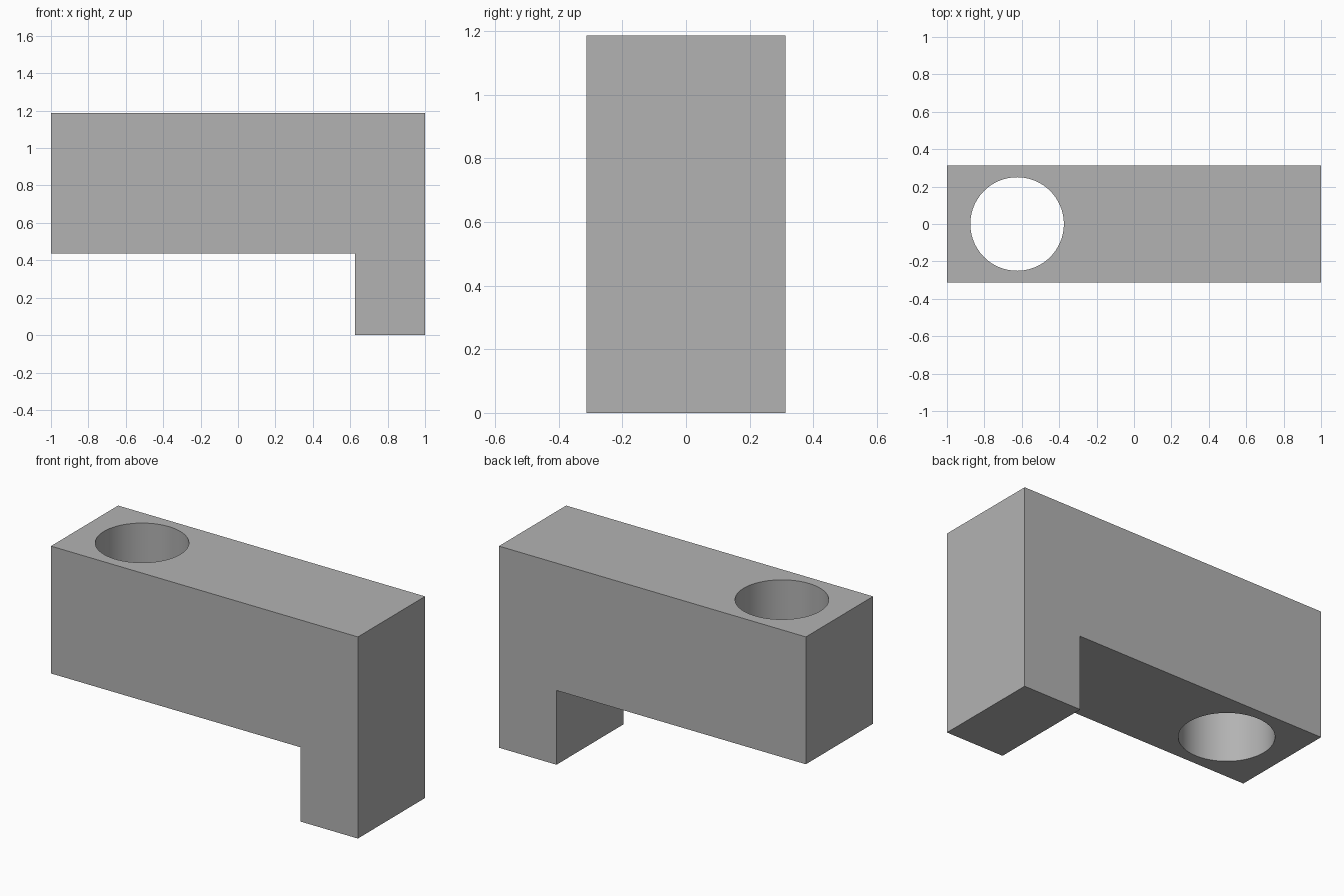
import bpy
import bmesh
from mathutils import Matrix

cube = bpy.data.objects.get("Cube")
if cube:
    bpy.data.objects.remove(cube, do_unlink=True)

# Plain grey material
grey = bpy.data.materials.new("plain grey")
grey.use_nodes = True
colour = (0.45, 0.45, 0.45, 1)
grey.diffuse_color = colour
grey.node_tree.nodes["Principled BSDF"].inputs["Base Color"].default_value = colour


def add_object(name, bm):
    bmesh.ops.recalc_face_normals(bm, faces=bm.faces)
    mesh = bpy.data.meshes.new(name)
    bm.to_mesh(mesh)
    bm.free()
    mesh.materials.append(grey)
    obj = bpy.data.objects.new(name, mesh)
    bpy.context.collection.objects.link(obj)
    return obj


# L-shaped arm, extruded across its depth
depth = 0.625
profile = [(-1, 0.4375), (0.625, 0.4375), (0.625, 0), (1, 0), (1, 1.1875), (-1, 1.1875)]
bm = bmesh.new()
face = bm.faces.new([bm.verts.new((x, -depth / 2, z)) for x, z in profile])
extruded = bmesh.ops.extrude_face_region(bm, geom=[face])["geom"]
bmesh.ops.translate(bm, vec=(0, depth, 0),
                    verts=[v for v in extruded if isinstance(v, bmesh.types.BMVert)])
arm = add_object("bracket_arm", bm)

# Round through hole near the free end
bm = bmesh.new()
bmesh.ops.create_cone(bm, cap_ends=True, segments=96, radius1=0.25, radius2=0.25,
                      depth=2, matrix=Matrix.Translation((-0.625, 0, 0.8)))
cutter = add_object("hole_cutter", bm)
cutter.hide_render = True

bpy.ops.object.select_all(action="DESELECT")
bpy.context.view_layer.objects.active = arm
arm.select_set(True)
hole = arm.modifiers.new("hole", "BOOLEAN")
hole.operation = "DIFFERENCE"
hole.solver = "EXACT"
hole.object = cutter
bpy.ops.object.modifier_apply(modifier=hole.name)
bpy.data.objects.remove(cutter, do_unlink=True)

bpy.ops.object.shade_smooth_by_angle()
